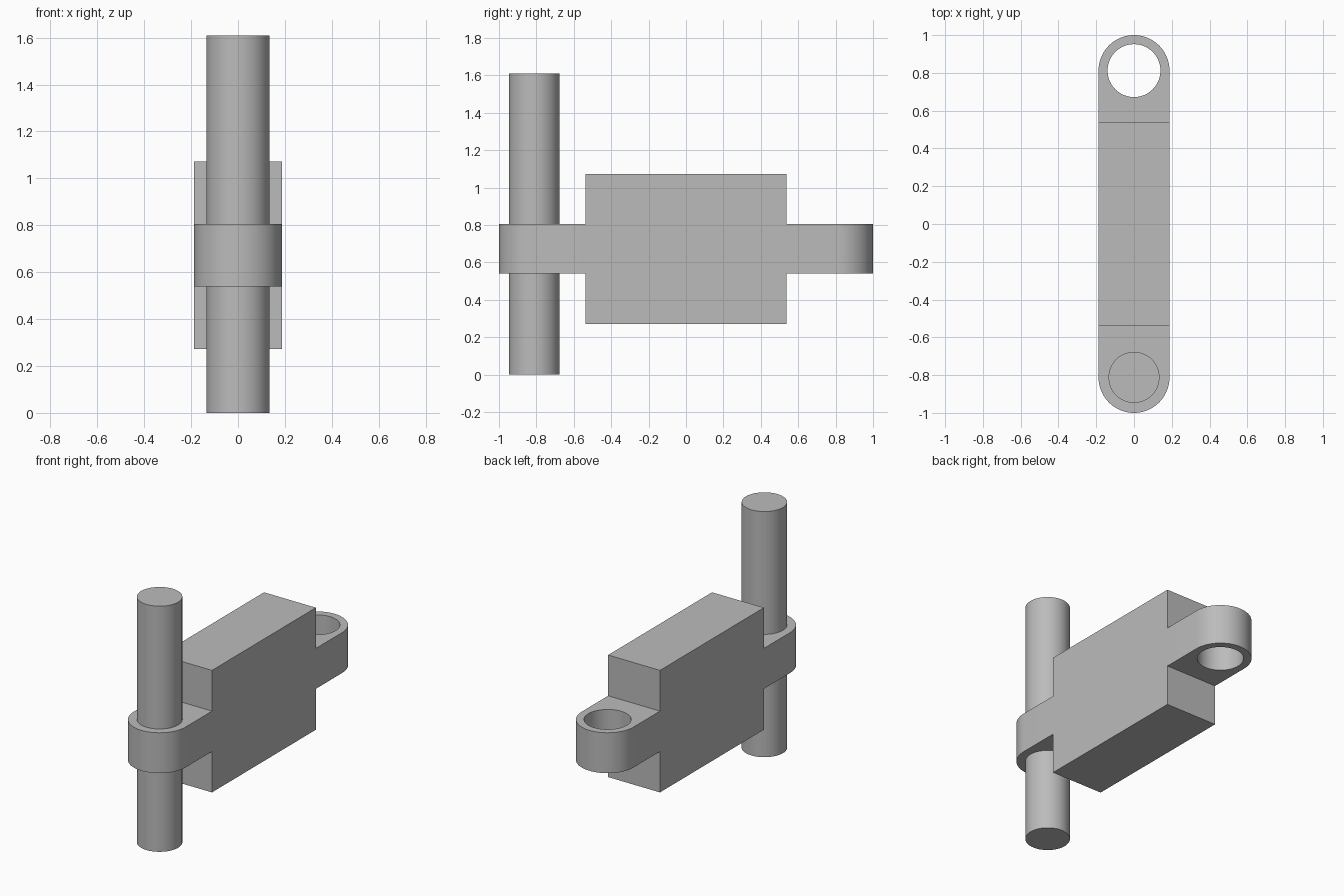
import bpy, bmesh
from math import pi, sin, cos, radians

cube = bpy.data.objects.get("Cube")
if cube:
    bpy.data.objects.remove(cube, do_unlink=True)

# Main sizes
HALF_WIDTH = 0.188
BODY_END = 0.538
LUG_Y = 0.812
LUG_BOTTOM, LUG_TOP = 0.54, 0.805
BODY_BOTTOM, BODY_TOP = 0.272, 1.072
PIN_RADIUS, HOLE_RADIUS, PIN_HEIGHT = 0.135, 0.14, 1.61
SEGMENTS = 64

grey = bpy.data.materials.new("plain_grey")
grey.use_nodes = True
colour = (0.5, 0.5, 0.5, 1)
grey.diffuse_color = colour
grey.node_tree.nodes["Principled BSDF"].inputs["Base Color"].default_value = colour


def finish(obj, name):
    """Name the part, colour it and smooth only its round walls."""
    obj.name = obj.data.name = name
    obj.data.materials.append(grey)
    bpy.ops.object.select_all(action='DESELECT')
    obj.select_set(True)
    bpy.context.view_layer.objects.active = obj
    bpy.ops.object.shade_smooth_by_angle(angle=radians(30))


def make_lug(name, side, hole_radius):
    """Round-ended ear with a vertical bore; side is -1 (front) or 1 (back)."""
    half = SEGMENTS // 2
    outer = [(HALF_WIDTH * cos(pi * i / half),
              side * (LUG_Y + HALF_WIDTH * sin(pi * i / half))) for i in range(half + 1)]
    outer += [(-HALF_WIDTH, side * BODY_END), (HALF_WIDTH, side * BODY_END)]
    bore = [(hole_radius * cos(2 * pi * i / SEGMENTS),
             side * LUG_Y + hole_radius * sin(2 * pi * i / SEGMENTS)) for i in range(SEGMENTS)]
    bm = bmesh.new()
    edges = []
    for loop in (outer, bore):
        verts = [bm.verts.new((x, y, LUG_BOTTOM)) for x, y in loop]
        edges += [bm.edges.new((verts[i - 1], verts[i])) for i in range(len(verts))]
    bmesh.ops.triangle_fill(bm, edges=edges, use_beauty=True, normal=(0, 0, 1))
    # Thicken the flat outline into a solid
    base = bm.faces[:]
    top = bmesh.ops.extrude_face_region(bm, geom=base, use_keep_orig=True)["geom"]
    bmesh.ops.translate(bm, vec=(0, 0, LUG_TOP - LUG_BOTTOM),
                        verts=[g for g in top if isinstance(g, bmesh.types.BMVert)])
    bmesh.ops.recalc_face_normals(bm, faces=bm.faces[:])
    mesh = bpy.data.meshes.new(name)
    bm.to_mesh(mesh)
    bm.free()
    obj = bpy.data.objects.new(name, mesh)
    bpy.context.collection.objects.link(obj)
    finish(obj, name)


# Central block
bpy.ops.mesh.primitive_cube_add(size=1, location=(0, 0, (BODY_BOTTOM + BODY_TOP) / 2))
body = bpy.context.object
body.scale = (2 * HALF_WIDTH, 2 * BODY_END, BODY_TOP - BODY_BOTTOM)
bpy.ops.object.transform_apply(location=False, rotation=False, scale=True)
finish(body, "link_body")

# Ears: the front one grips the pin, the back one is open
make_lug("front_lug", -1, PIN_RADIUS)
make_lug("back_lug", 1, HOLE_RADIUS)

# Long pin through the front ear
bpy.ops.mesh.primitive_cylinder_add(vertices=SEGMENTS, radius=PIN_RADIUS, depth=PIN_HEIGHT,
                                    location=(0, -LUG_Y, PIN_HEIGHT / 2))
finish(bpy.context.object, "pin")
